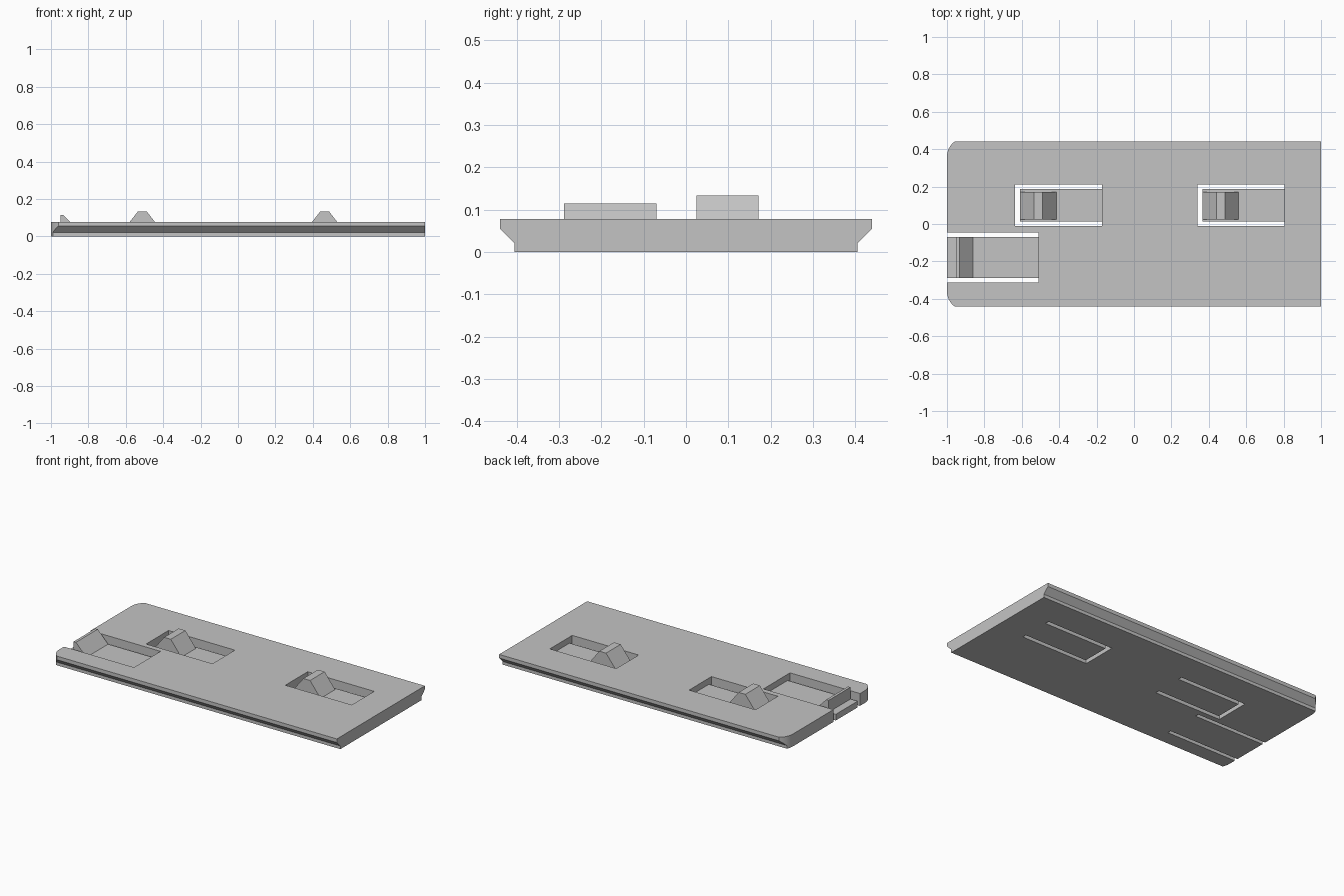
import bpy, bmesh, math
from mathutils import Vector

cube = bpy.data.objects.get("Cube")
if cube:
    bpy.data.objects.remove(cube, do_unlink=True)

grey = bpy.data.materials.new("light_grey")
grey.use_nodes = True
colour = (0.55, 0.55, 0.55, 1)
grey.diffuse_color = colour
grey.node_tree.nodes["Principled BSDF"].inputs["Base Color"].default_value = colour

THICK, FLOOR, HALF_W = 0.078, 0.039, 0.44


def prism(name, outline, axis, lo, hi):
    """Extrude a 2D outline along an axis from lo to hi."""
    def place(a, b):
        return {"x": (lo, a, b), "y": (a, lo, b), "z": (a, b, lo)}[axis]
    bm = bmesh.new()
    face = bm.faces.new([bm.verts.new(place(a, b)) for a, b in outline])
    ext = bmesh.ops.extrude_face_region(bm, geom=[face])
    shift = Vector([(hi - lo) * (axis == c) for c in "xyz"])
    bmesh.ops.translate(bm, vec=shift, verts=[v for v in ext["geom"] if isinstance(v, bmesh.types.BMVert)])
    bmesh.ops.recalc_face_normals(bm, faces=bm.faces)
    mesh = bpy.data.meshes.new(name)
    bm.to_mesh(mesh)
    bm.free()
    mesh.materials.append(grey)
    obj = bpy.data.objects.new(name, mesh)
    bpy.context.collection.objects.link(obj)
    return obj


def box(name, x0, x1, y0, y1, z0, z1):
    return prism(name, [(x0, y0), (x1, y0), (x1, y1), (x0, y1)], "z", z0, z1)


def select(obj):
    bpy.ops.object.select_all(action="DESELECT")
    obj.select_set(True)
    bpy.context.view_layer.objects.active = obj


def combine(obj, tool, operation):
    """Apply a boolean and discard the tool."""
    mod = obj.modifiers.new("cut", "BOOLEAN")
    mod.operation, mod.solver, mod.object = operation, "EXACT", tool
    select(obj)
    bpy.ops.object.modifier_apply(modifier=mod.name)
    bpy.data.objects.remove(tool, do_unlink=True)


# Base plate: undercut side profile, with the two corners at one end rounded
half = [(0.405, 0), (0.405, 0.02), (HALF_W, 0.055), (HALF_W, THICK)]
plate = prism("base_plate", half + [(-y, z) for y, z in reversed(half)], "x", -1, 1)
arc = []
for i in range(9):
    a = math.pi - i / 8 * math.asin(0.8)
    arc.append((-0.9 + 0.1 * math.cos(a), 0.36 + 0.1 * math.sin(a)))
arc[-1] = (-0.96, 0.45)
arc.insert(-1, (-0.96, HALF_W))
plan = arc + [(1.1, 0.45), (1.1, -0.45)] + [(x, -y) for x, y in reversed(arc)]
combine(plate, prism("corner_cutter", plan, "z", -0.1, 0.2), "INTERSECT")


def well(x0, x1, y0, y1, slot, end_slot):
    """Sink a pocket and cut slots through it, leaving a spring tab."""
    combine(plate, box("pocket_cutter", x0, x1, y0, y1, FLOOR, 0.2), "DIFFERENCE")
    for a, b in ((y0, y0 + slot), (y1 - slot, y1)):
        combine(plate, box("slot_cutter", x0, x1, a, b, -0.1, 0.2), "DIFFERENCE")
    if end_slot:
        combine(plate, box("end_cutter", x0, x0 + slot, y0, y1, -0.1, 0.2), "DIFFERENCE")


# Two inner tabs with trapezoid catches
for name, x in (("inner_catch", -0.635), ("outer_catch", 0.34)):
    well(x, x + 0.465, -0.012, 0.212, 0.026, True)
    section = [(0.026, FLOOR), (0.22, FLOOR), (0.147, 0.133), (0.1, 0.133)]
    prism(name, [(x + a, z) for a, z in section], "y", 0.025, 0.171)

# Edge tab, open at the end, with a wedge latch
well(-1.1, -0.51, -0.312, -0.046, 0.024, False)
prism("edge_latch", [(-0.95, FLOOR), (-0.86, FLOOR), (-0.933, 0.114), (-0.95, 0.114)],
      "y", -0.288, -0.07)

# Smooth only the rounded corners
select(plate)
bpy.ops.object.shade_smooth_by_angle(angle=math.radians(20))
